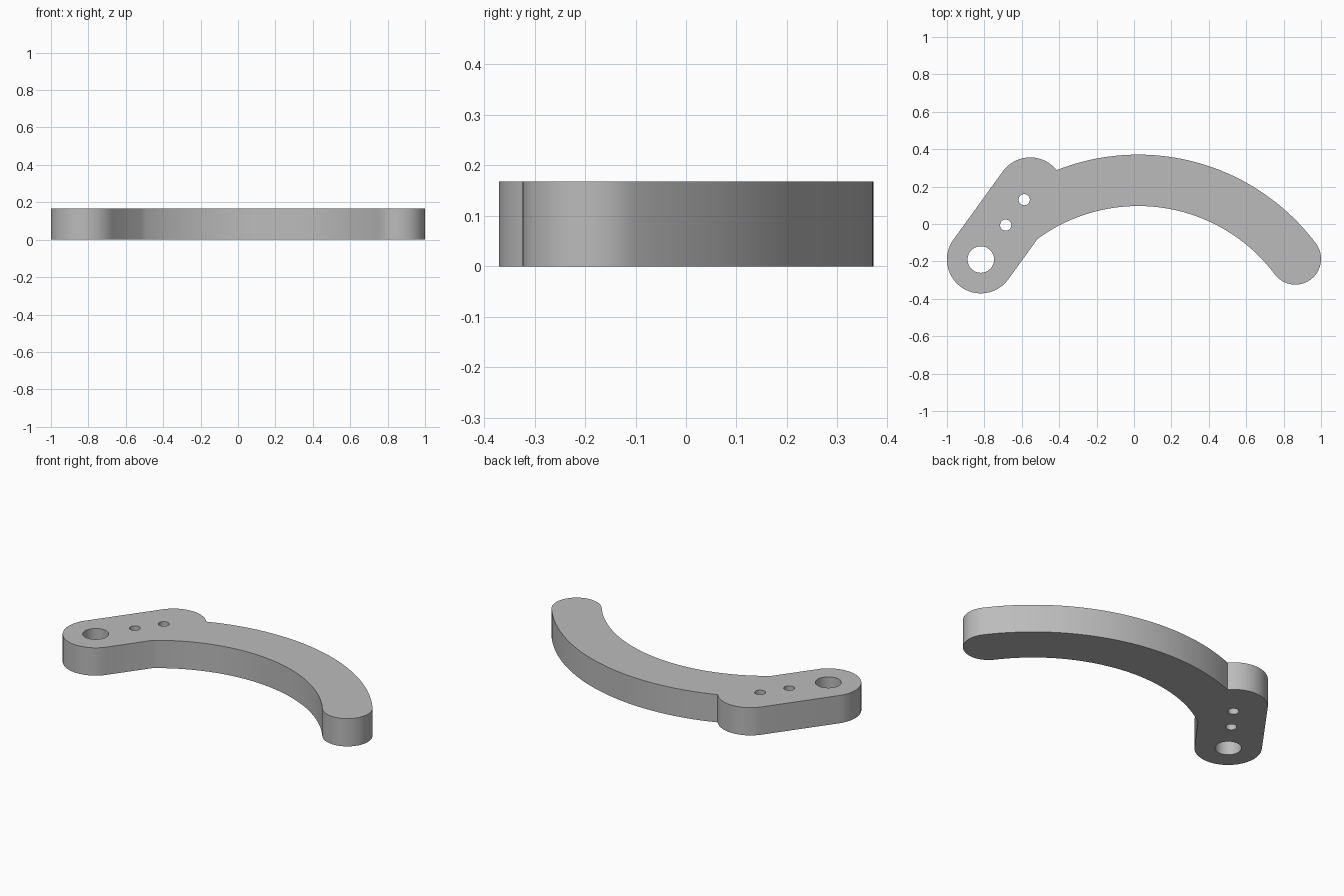
import bpy, bmesh, math
from mathutils import Vector

if "Cube" in bpy.data.objects:
    bpy.data.objects.remove(bpy.data.objects["Cube"])

HEIGHT = 0.168
PIVOT, BOSS, BOSS_R = Vector((-0.819, -0.19)), Vector((-0.555, 0.175)), 0.181
ARC_C, R_OUT, R_IN = Vector((0.0225, -0.8165)), 1.1875, 0.9125
TIP_ANGLE = math.atan2(0.6, 0.8)


def arc(c, r, a0, a1, n):
    """Points on a circle from angle a0 to a1."""
    return [c + r * Vector((math.cos(a0 + (a1 - a0) * i / n),
                            math.sin(a0 + (a1 - a0) * i / n))) for i in range(n + 1)]


def angle(p, c):
    return math.atan2(p.y - c.y, p.x - c.x)


# Where the mount plate meets the curved arm
axis = (BOSS - PIVOT).normalized()
tilt = math.atan2(axis.y, axis.x)
side = PIVOT + BOSS_R * Vector((axis.y, -axis.x))
rel = side - ARC_C
b = rel.dot(axis)
inner_joint = side + axis * (-b - math.sqrt(b * b - rel.length_squared + R_IN ** 2))
if (inner_joint - side).dot(axis) < 0:
    inner_joint = side + axis * (-b + math.sqrt(b * b - rel.length_squared + R_IN ** 2))
gap = BOSS - ARC_C
d = gap.length
along = (d * d + R_OUT ** 2 - BOSS_R ** 2) / (2 * d)
u = gap / d
outer_joint = ARC_C + u * along + Vector((u.y, -u.x)) * math.sqrt(R_OUT ** 2 - along ** 2)

# Outline, counter-clockwise: pivot end, inner arc, tip, outer arc, upper boss
q = math.pi / 2
tip = ARC_C + (R_OUT + R_IN) / 2 * Vector((math.cos(TIP_ANGLE), math.sin(TIP_ANGLE)))
outline = arc(PIVOT, BOSS_R, tilt + q, tilt + 3 * q, 32)
outline += arc(ARC_C, R_IN, angle(inner_joint, ARC_C), TIP_ANGLE, 48)
outline += arc(tip, (R_OUT - R_IN) / 2, TIP_ANGLE - 2 * q, TIP_ANGLE, 32)[1:]
outline += arc(ARC_C, R_OUT, TIP_ANGLE, angle(outer_joint, ARC_C), 48)[1:]
outline += arc(BOSS, BOSS_R, angle(outer_joint, BOSS), tilt + q, 24)[1:]

# Large pivot hole and two small pin holes
holes = [(PIVOT, 0.071), (Vector((-0.686, -0.006)), 0.03), (Vector((-0.587, 0.13)), 0.03)]
loops = [outline] + [arc(c, r, 0, 4 * q, 32)[:-1] for c, r in holes]

# Fill the profile and extrude it
bm = bmesh.new()
edges = []
for loop in loops:
    vs = [bm.verts.new((p.x, p.y, 0)) for p in loop]
    edges += [bm.edges.new((vs[i - 1], vs[i])) for i in range(len(vs))]
bmesh.ops.triangle_fill(bm, use_beauty=True, use_dissolve=False, edges=edges, normal=(0, 0, 1))
ext = bmesh.ops.extrude_face_region(bm, geom=bm.faces[:], use_keep_orig=True)
bmesh.ops.translate(bm, vec=(0, 0, HEIGHT),
                    verts=[g for g in ext["geom"] if isinstance(g, bmesh.types.BMVert)])
bmesh.ops.recalc_face_normals(bm, faces=bm.faces[:])
mesh = bpy.data.meshes.new("curved_lever_arm")
bm.to_mesh(mesh)
bm.free()

lever = bpy.data.objects.new("curved_lever_arm", mesh)
bpy.context.collection.objects.link(lever)
grey = bpy.data.materials.new("plain grey")
grey.diffuse_color = (0.5, 0.5, 0.5, 1)
grey.use_nodes = True
grey.node_tree.nodes["Principled BSDF"].inputs["Base Color"].default_value = grey.diffuse_color
mesh.materials.append(grey)

bpy.context.view_layer.objects.active = lever
lever.select_set(True)
bpy.ops.object.shade_smooth_by_angle(angle=math.radians(30))
